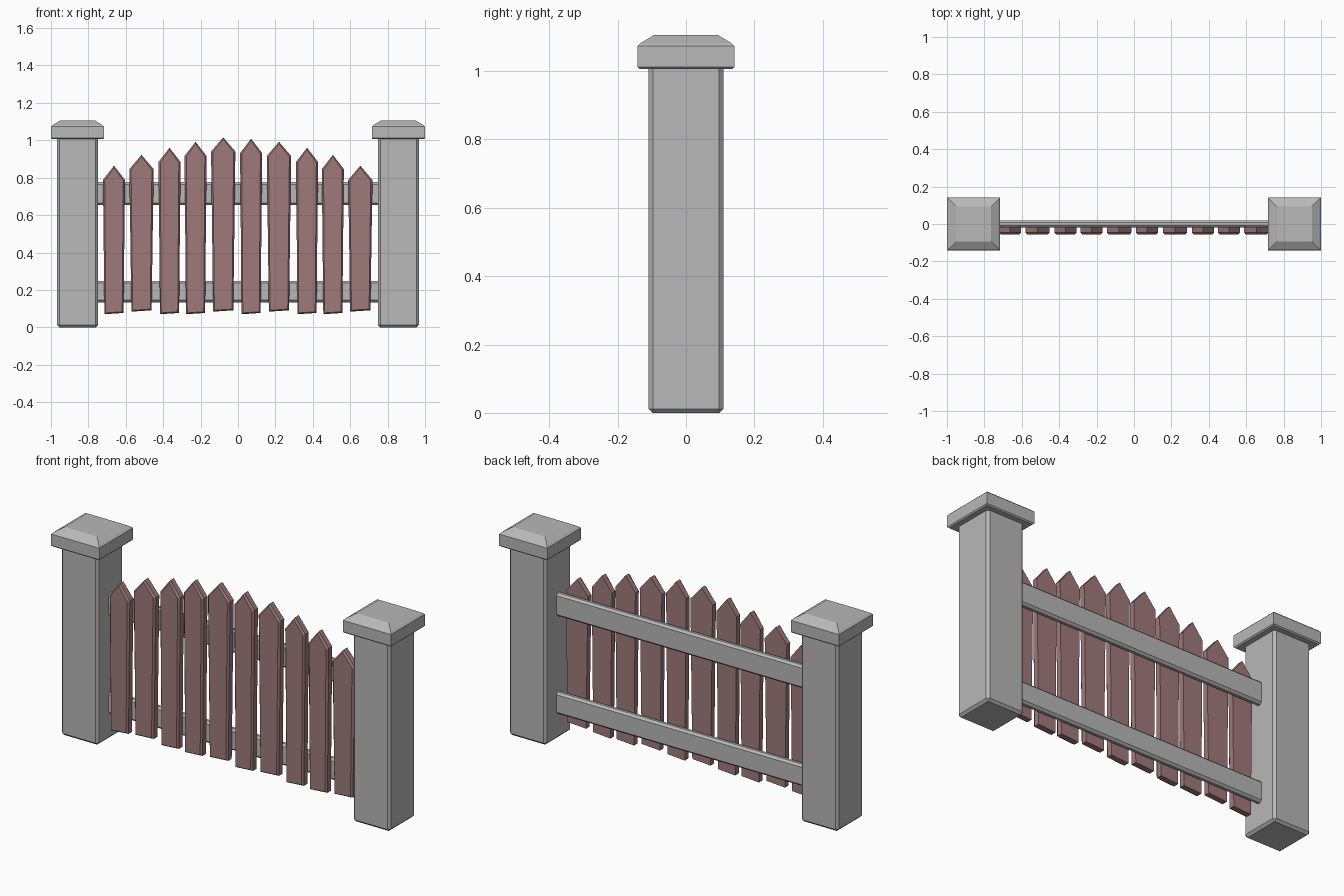
import bpy
import bmesh

cube = bpy.data.objects.get("Cube")
if cube:
    bpy.data.objects.remove(cube)


def material(name, rgb):
    mat = bpy.data.materials.new(name)
    mat.use_nodes = True
    mat.diffuse_color = (*rgb, 1)
    mat.node_tree.nodes["Principled BSDF"].inputs["Base Color"].default_value = (*rgb, 1)
    return mat


stone = material("grey stone", (0.48, 0.48, 0.48))
wood = material("red brown wood", (0.35, 0.195, 0.195))


def finish(bm, name, mat):
    bmesh.ops.recalc_face_normals(bm, faces=bm.faces)
    mesh = bpy.data.meshes.new(name)
    bm.to_mesh(mesh)
    bm.free()
    mesh.materials.append(mat)
    obj = bpy.data.objects.new(name, mesh)
    bpy.context.collection.objects.link(obj)
    return obj


def box(name, low, high, bevel, mat):
    """Chamfered box between two corners."""
    bm = bmesh.new()
    bmesh.ops.create_cube(bm, size=1)
    for v in bm.verts:
        v.co = [(a + b) / 2 + c * (b - a) for a, b, c in zip(low, high, v.co)]
    bmesh.ops.bevel(bm, geom=bm.edges[:], offset=bevel, segments=1, affect='EDGES')
    return finish(bm, name, mat)


def square_stack(name, x, profile, mat):
    """Square rings given as (half width, height), joined bottom to top."""
    bm = bmesh.new()
    rings = [[bm.verts.new((x + sx * r, sy * r, z))
              for sx, sy in ((-1, -1), (1, -1), (1, 1), (-1, 1))] for r, z in profile]
    for low, high in zip(rings, rings[1:]):
        for i in range(4):
            j = (i + 1) % 4
            bm.faces.new((low[i], low[j], high[j], high[i]))
    bm.faces.new(rings[0][::-1])
    bm.faces.new(rings[-1])
    return finish(bm, name, mat)


def picket(name, x, tip, wide):
    """Pointed board, narrower at the foot, with a chamfered front."""
    top, foot, base = (0.065, 0.054, 0.084) if wide else (0.059, 0.051, 0.07)
    outline = [(-foot, base), (foot, base + 0.007), (top, tip - 0.076),
               (0, tip), (-top, tip - 0.076)]
    bm = bmesh.new()
    face = bm.faces.new([bm.verts.new((x + px, -0.046, pz)) for px, pz in outline])
    out = bmesh.ops.extrude_face_region(bm, geom=[face])
    for v in (g for g in out["geom"] if isinstance(g, bmesh.types.BMVert)):
        v.co.y = -0.017
    bmesh.ops.recalc_face_normals(bm, faces=bm.faces)
    front = min(bm.faces, key=lambda f: f.calc_center_median().y)
    bmesh.ops.inset_region(bm, faces=[front], thickness=0.01, depth=0.01)
    return finish(bm, name, wood)


# Posts with sloped caps
for side, sx in (("right", -1), ("left", 1)):
    x = sx * 0.858
    box(side + "_post", (x - 0.109, -0.109, 0), (x + 0.109, 0.109, 1.02), 0.012, stone)
    square_stack(side + "_post_cap", x,
                 [(0.136, 1.006), (0.142, 1.012), (0.142, 1.073), (0.134, 1.081),
                  (0.094, 1.105)], stone)

# Rails
for name, low, high in (("lower_rail", 0.134, 0.249), ("upper_rail", 0.654, 0.776)):
    box(name, (-0.77, -0.018, low), (0.77, 0.018, high), 0.011, stone)

# Pickets, rising to the middle
centres = [-0.663, -0.516, -0.366, -0.227, -0.079, 0.07, 0.219, 0.369, 0.507, 0.654]
tips = [0.864, 0.922, 0.96, 0.992, 1.016, 1.008, 0.992, 0.96, 0.922, 0.864]
for i, (x, tip) in enumerate(zip(centres, tips)):
    picket(f"picket_{i + 1}", x, tip, i in (1, 4, 6, 9))
